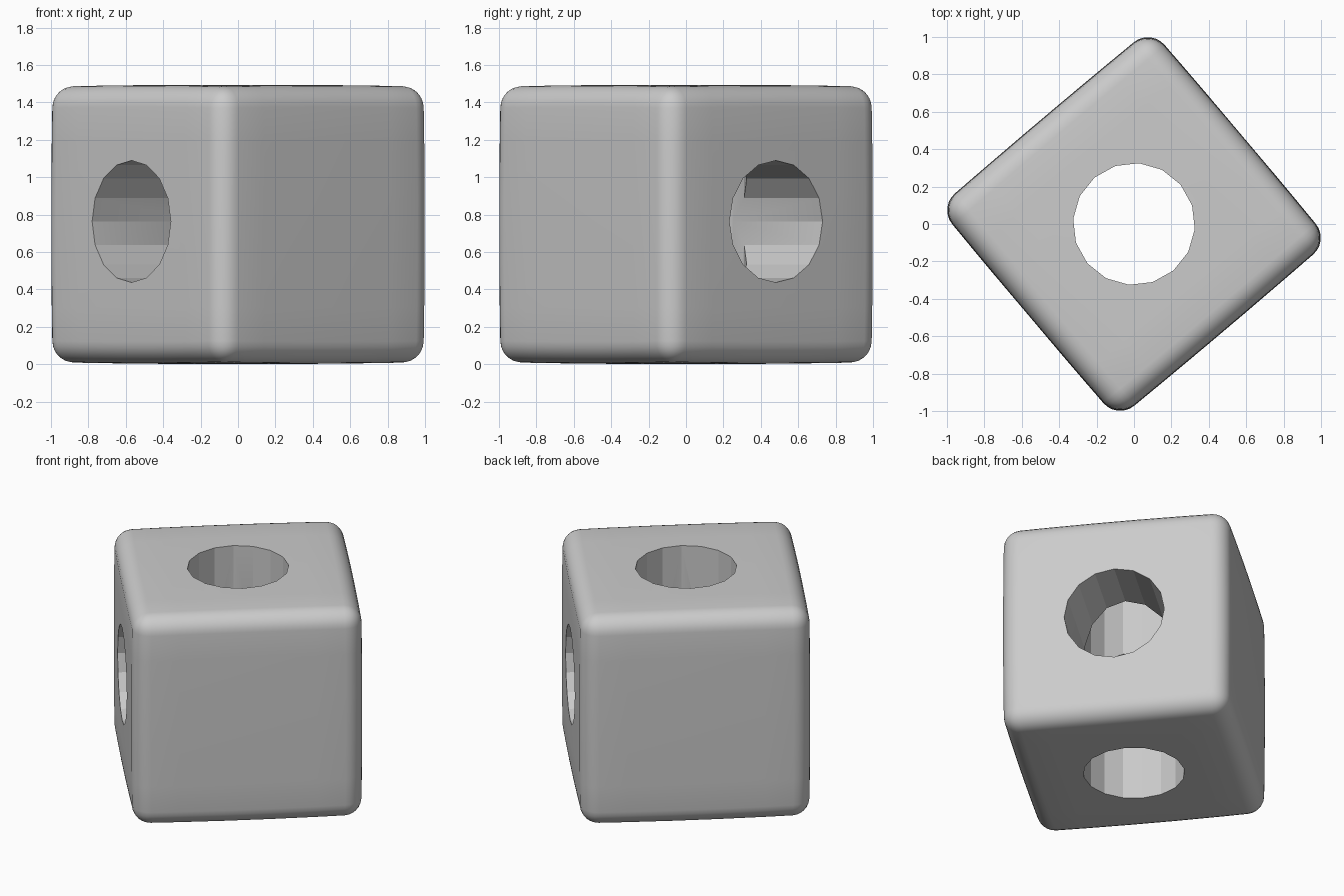
import bpy, bmesh
from math import radians
from mathutils import Matrix, Vector

default = bpy.data.objects.get("Cube")
if default:
    bpy.data.objects.remove(default, do_unlink=True)

HALF = 0.7475      # half the side of the block
ROUND = 0.115      # edge rounding
BULGE = 0.008      # gentle swelling of the faces
HOLE = 0.326
TURN = Matrix.Rotation(radians(40.2), 4, 'Z')

grey = bpy.data.materials.new("plain grey")
grey.use_nodes = True
colour = (0.6, 0.6, 0.6, 1)
grey.diffuse_color = colour
grey.node_tree.nodes["Principled BSDF"].inputs["Base Color"].default_value = colour


def make_object(name, bm):
    mesh = bpy.data.meshes.new(name)
    bm.to_mesh(mesh)
    bm.free()
    mesh.materials.append(grey)
    obj = bpy.data.objects.new(name, mesh)
    bpy.context.collection.objects.link(obj)
    return obj


# Rounded block with slightly swollen faces
bm = bmesh.new()
bmesh.ops.create_cube(bm, size=2 * HALF)
bmesh.ops.subdivide_edges(bm, edges=bm.edges[:], cuts=4, use_grid_fill=True)
corners = [e for e in bm.edges if e.calc_face_angle(0) > 1]
bmesh.ops.bevel(bm, geom=corners, offset=ROUND, segments=6, profile=0.5, affect='EDGES')
for v in bm.verts:
    sq = [(c / HALF) ** 2 for c in v.co]
    v.co = Vector([c * (1 - BULGE * (sum(sq) - s)) for c, s in zip(v.co, sq)])
bm.transform(Matrix.Translation((0, 0, HALF)) @ TURN)
block = make_object("drilled_block", bm)

# Bores: one upright, one level, with sixteen flat sides
level = Matrix.Translation((0, 0, 0.763)) @ TURN @ Matrix.Rotation(radians(90), 4, 'Y')
upright = Matrix.Translation((0, 0, HALF)) @ TURN
for name, place in (("upright_bore", upright), ("level_bore", level)):
    bm = bmesh.new()
    bmesh.ops.create_cone(bm, cap_ends=True, segments=16, radius1=HOLE, radius2=HOLE, depth=3)
    bm.transform(place)
    cutter = make_object(name, bm)
    cutter.hide_render = True
    mod = block.modifiers.new(name, 'BOOLEAN')
    mod.operation = 'DIFFERENCE'
    mod.solver = 'EXACT'
    mod.object = cutter
    bpy.context.view_layer.objects.active = block
    bpy.ops.object.modifier_apply(modifier=name)
    bpy.data.objects.remove(cutter, do_unlink=True)

# Smooth outside, faceted bores
bpy.ops.object.select_all(action='DESELECT')
block.select_set(True)
bpy.context.view_layer.objects.active = block
bpy.ops.object.shade_smooth_by_angle(angle=radians(20))
